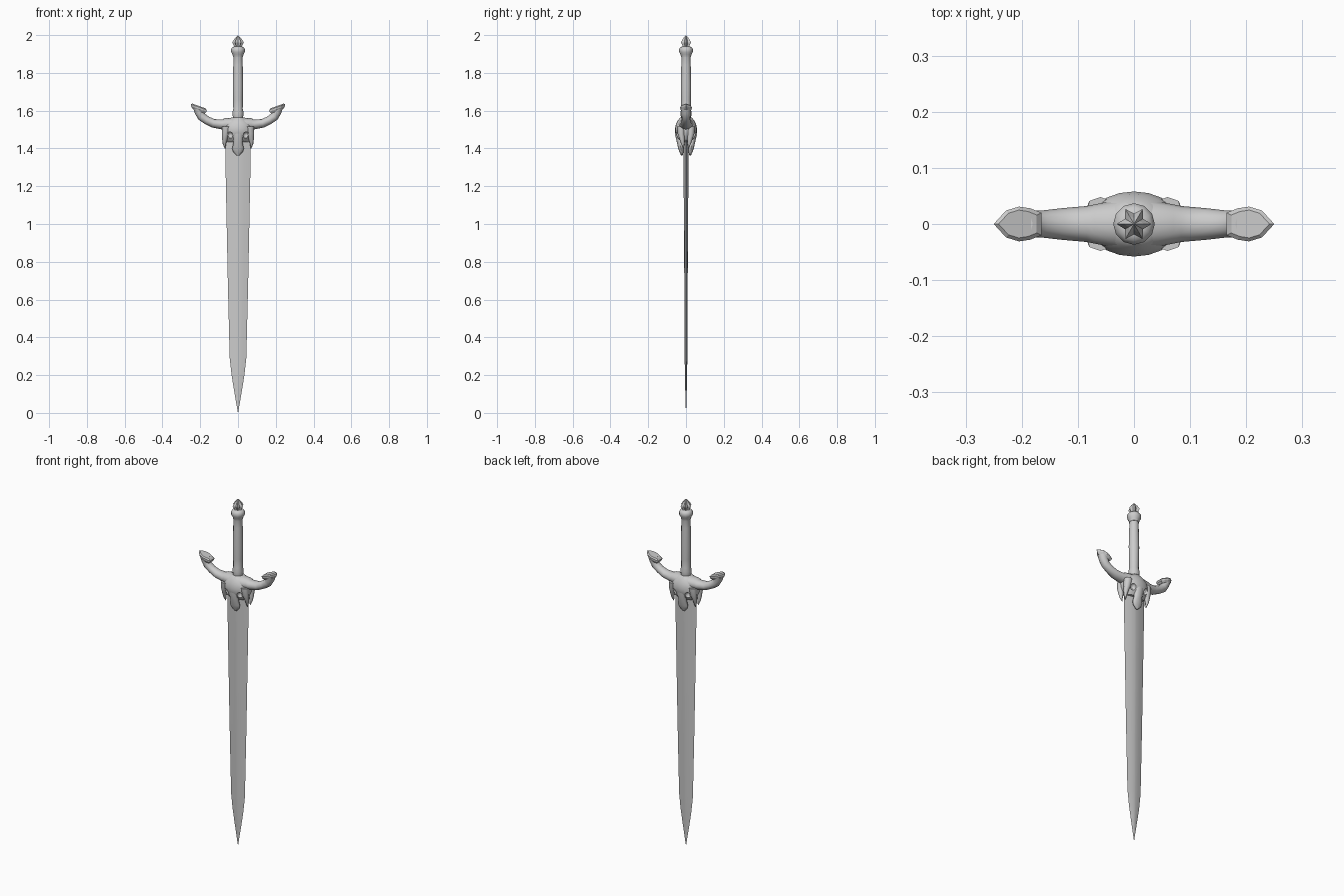
import bpy
from math import sin, cos, pi, radians
from mathutils import Vector

if "Cube" in bpy.data.objects:
    bpy.data.objects.remove(bpy.data.objects["Cube"])


def loft(name, rings, angle=40):
    """Skin equal-sized rings of points and cap both ends."""
    n = len(rings[0])
    verts = [p for r in rings for p in r]
    faces = [(i * n + j, i * n + (j + 1) % n, (i + 1) * n + (j + 1) % n, (i + 1) * n + j)
             for i in range(len(rings) - 1) for j in range(n)]
    faces += [tuple(range(n))[::-1], tuple(range(len(verts) - n, len(verts)))]
    me = bpy.data.meshes.new(name)
    me.from_pydata(verts, [], faces)
    ob = bpy.data.objects.new(name, me)
    bpy.context.collection.objects.link(ob)
    bpy.ops.object.select_all(action='DESELECT')
    bpy.context.view_layer.objects.active = ob
    ob.select_set(True)
    bpy.ops.object.mode_set(mode='EDIT')
    bpy.ops.mesh.select_all(action='SELECT')
    bpy.ops.mesh.normals_make_consistent(inside=False)
    bpy.ops.object.mode_set(mode='OBJECT')
    if angle:
        bpy.ops.object.shade_smooth_by_angle(angle=radians(angle))
    return ob


def ring(c, u, v, n):
    c, u, v = Vector(c), Vector(u), Vector(v)
    return [c + u * cos(2 * pi * k / n) + v * sin(2 * pi * k / n) for k in range(n)]


def turned(name, profile, n=12, angle=40):
    return loft(name, [ring((0, 0, z), (r, 0, 0), (0, r, 0), n) for r, z in profile], angle)


def mirror(ob, x=True, y=False):
    m = ob.modifiers.new("mirror", 'MIRROR')
    m.use_axis = (x, y, False)
    m.merge_threshold = 0.0001


# blade: slim lens section with a central ridge
def blade_ring(w, t, z):
    half = [(w, 0), (.5 * w, .7 * t), (.08 * w, t), (-.08 * w, t), (-.5 * w, .7 * t)]
    half += [(-w, 0), (-.5 * w, -.7 * t), (-.08 * w, -t), (.08 * w, -t), (.5 * w, -.7 * t)]
    return [Vector((x, y, z)) for x, y in half]


loft("blade", [blade_ring(w, t, z) for w, t, z in [
    (.0006, .0006, 0), (.021, .004, .12), (.034, .006, .2), (.044, .007, .29),
    (.054, .009, .7), (.066, .013, 1.3), (.068, .013, 1.5)]], 30)

# grip with collar, and round knob
turned("grip", [(.036, 1.54), (.034, 1.56), (.027, 1.565), (.030, 1.59), (.025, 1.61),
                (.026, 1.66), (.0275, 1.74), (.025, 1.84), (.024, 1.885), (.028, 1.9)])
turned("pommel_knob", [(.026, 1.885), (.029, 1.898), (.036, 1.91), (.037, 1.925),
                       (.03, 1.936), (.02, 1.94)])


# six-pointed bud on top of the knob
def star(r, z):
    return [Vector((r * s * cos(k * pi / 6 + pi / 6), r * s * sin(k * pi / 6 + pi / 6), z))
            for k in range(12) for s in [(1 if k % 2 else .6)]]


loft("pommel_bud", [star(r, z) for r, z in [
    (.018, 1.93), (.022, 1.945), (.031, 1.962), (.018, 1.982), (.0006, 2.0)]], 0)

# skull boss at the centre of the guard
boss = loft("skull_boss", [ring((0, 0, z), (a, 0, 0), (0, b, 0), 20) for a, b, z in [
    (.03, .03, 1.565), (.052, .042, 1.55), (.074, .053, 1.53), (.083, .058, 1.505),
    (.08, .057, 1.48), (.07, .046, 1.455), (.055, .03, 1.435)]], 50)

# eye sockets cut from both faces
for sx in (-1, 1):
    for sy in (-1, 1):
        bpy.ops.mesh.primitive_uv_sphere_add(segments=12, ring_count=8, radius=.017,
                                             location=(sx * .042, sy * .045, 1.47))
        eye = bpy.context.object
        eye.name = "eye_cutter"
        eye.scale = (.9, 1, 1.1)
        eye.hide_render = True
        eye.hide_viewport = False
        eye.display_type = 'WIRE'
        cut = boss.modifiers.new("socket", 'BOOLEAN')
        cut.operation, cut.object = 'DIFFERENCE', eye

# bake the sockets and drop the cutters
bpy.ops.object.select_all(action='DESELECT')
bpy.context.view_layer.objects.active = boss
boss.select_set(True)
for m in list(boss.modifiers):
    if m.type == 'BOOLEAN':
        bpy.ops.object.modifier_apply(modifier=m.name)
for ob in [o for o in bpy.data.objects if o.name.startswith("eye_cutter")]:
    bpy.data.objects.remove(ob)

# snout, front and back
snout = loft("snout", [ring((0, y, z), (a, 0, 0), (0, b, 0), 12) for y, z, a, b in [
    (-.034, 1.515, .036, .022), (-.036, 1.47, .029, .021), (-.031, 1.43, .024, .017),
    (-.027, 1.40, .031, .014), (-.024, 1.383, .026, .011), (-.022, 1.362, .006, .004)]], 50)
mirror(snout, False, True)

# cheek horns hanging beside the blade
horn = loft("cheek_horn", [ring((x, y, z), (a, 0, 0), (0, b, 0), 8) for x, y, z, a, b in [
    (.06, -.026, 1.515, .026, .022), (.066, -.026, 1.48, .020, .019),
    (.070, -.021, 1.45, .014, .014), (.072, -.017, 1.425, .009, .009),
    (.069, -.013, 1.40, .002, .002)]], 50)
mirror(horn, True, True)

# curved guard arms
path = [(.02, 1.528, .036, .045), (.07, 1.53, .030, .035), (.085, 1.527, .026, .032),
        (.13, 1.533, .023, .028), (.165, 1.549, .022, .024), (.192, 1.568, .023, .023),
        (.204, 1.59, .024, .024), (.208, 1.612, .028, .027)]
rings = []
for i, (x, z, rn, ry) in enumerate(path):
    p, q = path[max(i - 1, 0)], path[min(i + 1, len(path) - 1)]
    t = Vector((q[0] - p[0], 0, q[1] - p[1])).normalized()
    rings.append(ring((x, 0, z), Vector((-t.z, 0, t.x)) * rn, (0, ry, 0), 12))
mirror(loft("guard_arm", rings, 50))

# tilted pointed plate capping each arm
outline = [(.165, -.020), (.185, -.028), (.205, -.031), (.228, -.024), (.25, 0),
           (.228, .024), (.205, .031), (.185, .028), (.165, .020)]


def plate(scale, dz):
    return [Vector((.207 + (x - .207) * scale, y * scale, 1.619 + (x - .207) * -0.0
                    + (x - .207) * scale * .36 + dz)) for x, y in outline]


mirror(loft("arm_cap", [plate(.75, -.022), plate(.97, -.010), plate(1, 0),
                        plate(.8, .006)], 0))
